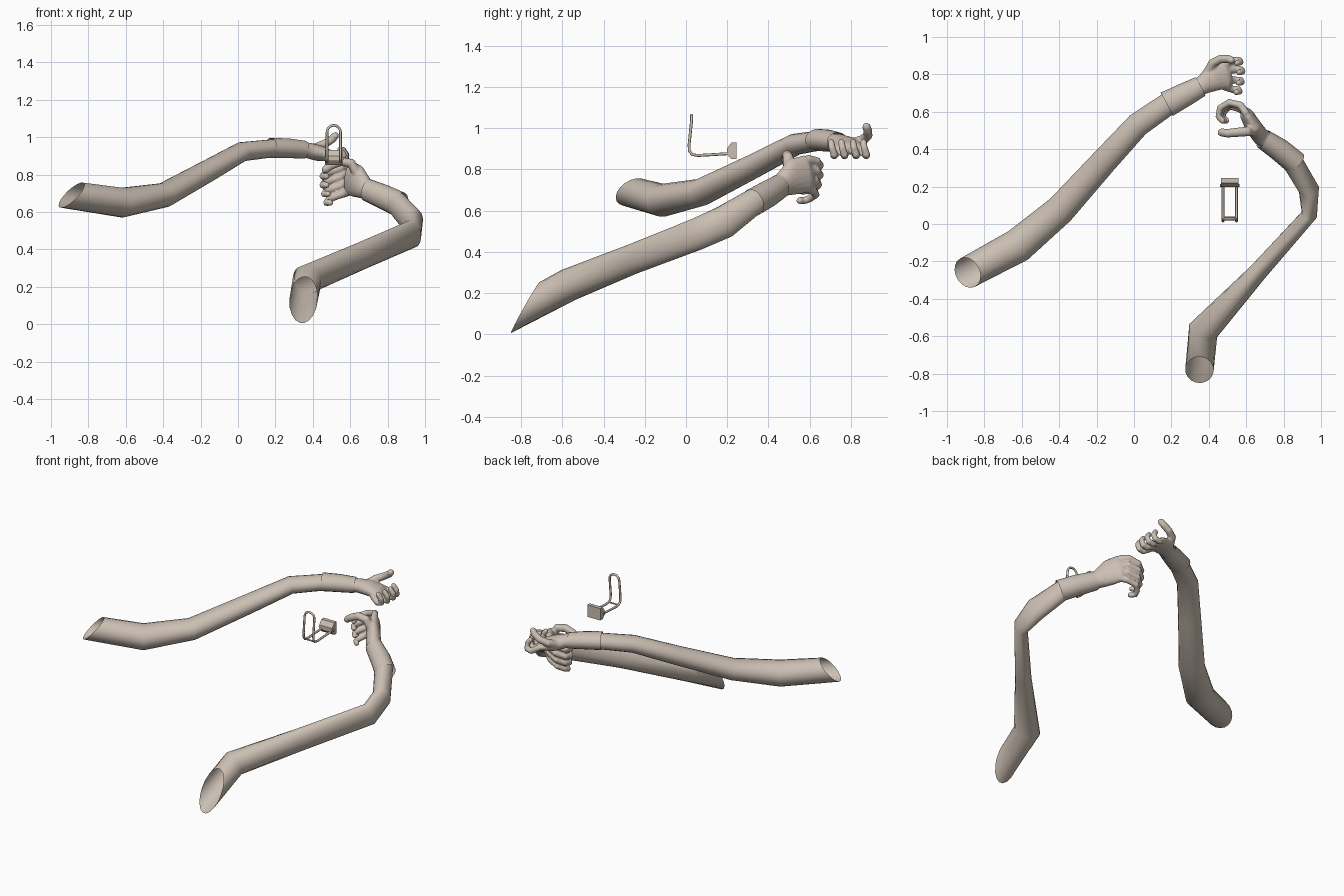
import bpy, bmesh, math
from mathutils import Vector

old = bpy.data.objects.get("Cube")
if old:
    bpy.data.objects.remove(old, do_unlink=True)

Z, Y = Vector((0, 0, 1)), Vector((0, 1, 0))
skin = bpy.data.materials.new("warm_beige")
skin.use_nodes = True
colour = (0.60, 0.52, 0.45, 1)
skin.diffuse_color = colour
skin.node_tree.nodes["Principled BSDF"].inputs["Base Color"].default_value = colour


def loft(bm, rings, ref=Z, capped=False, shear=0, sides=18):
    """Skin elliptical rings (x, y, z, half width, half height) along a path."""
    pts = [Vector(r[:3]) for r in rings]
    radii = [r[3:] for r in rings]
    if capped:  # rounded ends
        for end, inner in ((0, 1), (-1, -2)):
            d = (pts[end] - pts[inner]).normalized()
            tip = pts[end] + d * min(radii[end]) * 0.75
            small = tuple(v * 0.55 for v in radii[end])
            at = 0 if end == 0 else len(pts)
            pts.insert(at, tip)
            radii.insert(at, small)
    loops = []
    for i, p in enumerate(pts):
        a, b = pts[max(i - 1, 0)], pts[min(i + 1, len(pts) - 1)]
        t = (p - a).normalized() + (b - p).normalized()
        t.normalize()
        right = t.cross(ref).normalized()
        up = right.cross(t)
        loop = []
        for k in range(sides):
            ang = math.tau * k / sides
            v = p + right * math.cos(ang) * radii[i][0] + up * math.sin(ang) * radii[i][1]
            if i == 0:
                v += t * shear * math.sin(ang)
            loop.append(bm.verts.new(v))
        loops.append(loop)
    for a, b in zip(loops, loops[1:]):
        for k in range(sides):
            n = (k + 1) % sides
            bm.faces.new((a[k], a[n], b[n], b[k]))
    if capped:
        bm.faces.new(loops[0][::-1])
        bm.faces.new(loops[-1])


def finish(name, bm, angle=40):
    bmesh.ops.recalc_face_normals(bm, faces=bm.faces[:])
    me = bpy.data.meshes.new(name)
    bm.to_mesh(me)
    bm.free()
    me.materials.append(skin)
    ob = bpy.data.objects.new(name, me)
    bpy.context.collection.objects.link(ob)
    bpy.ops.object.select_all(action='DESELECT')
    ob.select_set(True)
    bpy.context.view_layer.objects.active = ob
    bpy.ops.object.shade_smooth_by_angle(angle=math.radians(angle))
    return ob


def sleeve(name, rings, shear=0):
    bm = bmesh.new()
    loft(bm, rings, shear=shear)
    return finish(name, bm)


def digit(bm, path, r, ref):
    n = len(path) - 1
    loft(bm, [(*p, r * (1 - 0.22 * i / n), r * (1 - 0.22 * i / n)) for i, p in enumerate(path)],
         ref, True, sides=12)


def fuse(ob):
    """Melt palm and fingers into one soft skin."""
    m = ob.modifiers.new("fuse", 'REMESH')
    m.mode = 'VOXEL'
    m.voxel_size = 0.006
    m.use_smooth_shade = True
    s = ob.modifiers.new("soften", 'SMOOTH')
    s.factor = 0.5
    s.iterations = 4


# Right arm: slanted open shoulder end, then the wrist cuff
sleeve("right_arm", [
    (-0.89, -0.26, 0.69, 0.085, 0.075), (-0.62, -0.115, 0.65, 0.092, 0.08),
    (-0.395, 0.075, 0.69, 0.08, 0.066), (-0.16, 0.335, 0.82, 0.07, 0.058),
    (0.02, 0.53, 0.922, 0.065, 0.052), (0.20, 0.655, 0.942, 0.06, 0.048)], 0.055)
sleeve("right_cuff", [
    (0.175, 0.64, 0.943, 0.07, 0.054), (0.27, 0.69, 0.94, 0.064, 0.053),
    (0.355, 0.735, 0.933, 0.056, 0.048)])

# Right hand: palm up, fingers curling upward
bm = bmesh.new()
loft(bm, [(0.31, 0.71, 0.935, 0.046, 0.04), (0.37, 0.745, 0.93, 0.052, 0.042),
          (0.43, 0.785, 0.915, 0.075, 0.043), (0.495, 0.80, 0.90, 0.08, 0.03)],
     capped=True)
for i, y in enumerate((0.735, 0.775, 0.82, 0.86)):
    reach = (0, 0.012, 0.015, 0.005)[i]
    lean = (y - 0.80) * 0.25
    x = 0.485 + reach
    digit(bm, [(x, y, 0.895), (x + 0.045, y + lean, 0.868), (x + 0.075, y + lean, 0.872),
               (x + 0.08, y + lean - 0.01, 0.905), (x + 0.06, y + lean - 0.015, 0.935)], 0.021, Y)
digit(bm, [(0.395, 0.81, 0.925), (0.42, 0.86, 0.945), (0.465, 0.883, 0.965),
           (0.505, 0.882, 0.99), (0.522, 0.875, 1.01)], 0.026, Y)
fuse(finish("right_hand", bm))

# Left arm: slanted open shoulder end, flattened upper arm, bent elbow
sleeve("left_arm", [
    (0.35, -0.78, 0.13, 0.076, 0.078), (0.37, -0.57, 0.24, 0.082, 0.08),
    (0.66, -0.26, 0.365, 0.05, 0.074), (0.938, 0.05, 0.485, 0.042, 0.078),
    (0.935, 0.185, 0.545, 0.055, 0.08), (0.84, 0.345, 0.655, 0.056, 0.062)], 0.12)
sleeve("left_cuff", [
    (0.865, 0.325, 0.64, 0.064, 0.068), (0.78, 0.395, 0.68, 0.062, 0.066),
    (0.69, 0.455, 0.718, 0.054, 0.06)])

# Left hand: upright grip, fingers stacked and wrapped around
bm = bmesh.new()
loft(bm, [(0.735, 0.425, 0.70, 0.044, 0.05), (0.68, 0.465, 0.725, 0.047, 0.058),
          (0.635, 0.525, 0.765, 0.045, 0.09), (0.60, 0.59, 0.78, 0.036, 0.092)],
     capped=True)
for i in range(4):
    z = 0.85 - 0.047 * i
    s = (0.0, 0.0, 0.008, 0.02)[i]
    digit(bm, [(0.60, 0.59, z), (0.57, 0.635 - s, z - 0.01), (0.51, 0.65 - s, z - 0.03),
               (0.46 + s, 0.62 - s, z - 0.05), (0.452 + s, 0.575, z - 0.06),
               (0.475 + s, 0.55, z - 0.06)], 0.022, Z)
digit(bm, [(0.64, 0.50, 0.80), (0.605, 0.495, 0.86), (0.55, 0.49, 0.87),
           (0.50, 0.485, 0.85), (0.465, 0.49, 0.825)], 0.028, Y)
fuse(finish("left_hand", bm))


# Wire bracket: a bent hoop on two rails
def wire(name, pts, r=0.007):
    cu = bpy.data.curves.new(name, 'CURVE')
    cu.dimensions = '3D'
    cu.bevel_depth = r
    cu.bevel_resolution = 2
    cu.use_fill_caps = True
    sp = cu.splines.new('POLY')
    sp.points.add(len(pts) - 1)
    for p, c in zip(sp.points, pts):
        p.co = (*c, 1)
    cu.materials.append(skin)
    ob = bpy.data.objects.new(name, cu)
    bpy.context.collection.objects.link(ob)


mid, half = 0.512, 0.036
side = [(0.21, 0.877), (0.06, 0.868), (0.03, 0.872), (0.016, 0.89), (0.015, 0.92), (0.026, 1.027)]
left = [(mid - half, y, z) for y, z in side]
arch = [(mid - half * math.cos(a), 0.027, 1.027 + half * math.sin(a))
        for a in (math.pi * k / 8 for k in range(1, 8))]
wire("bracket_hoop", left + arch + [(mid + half, y, z) for y, z in reversed(side)])
wire("bracket_crossbar", [(mid - half, 0.035, 0.871), (mid + half, 0.035, 0.871)], 0.005)
wire("bracket_pin", [(mid - 0.053, 0.207, 0.885), (mid + 0.053, 0.207, 0.885)], 0.008)

# Bracket block: wedge profile extruded sideways
bm = bmesh.new()
profile = [(0.198, 0.872), (0.198, 0.9), (0.22, 0.93), (0.245, 0.93), (0.245, 0.85), (0.22, 0.85)]
face = bm.faces.new([bm.verts.new((mid - 0.048, y, z)) for y, z in profile])
ext = bmesh.ops.extrude_face_region(bm, geom=[face])
bmesh.ops.translate(bm, vec=(0.096, 0, 0),
                    verts=[g for g in ext["geom"] if isinstance(g, bmesh.types.BMVert)])
finish("bracket_block", bm, 20)
